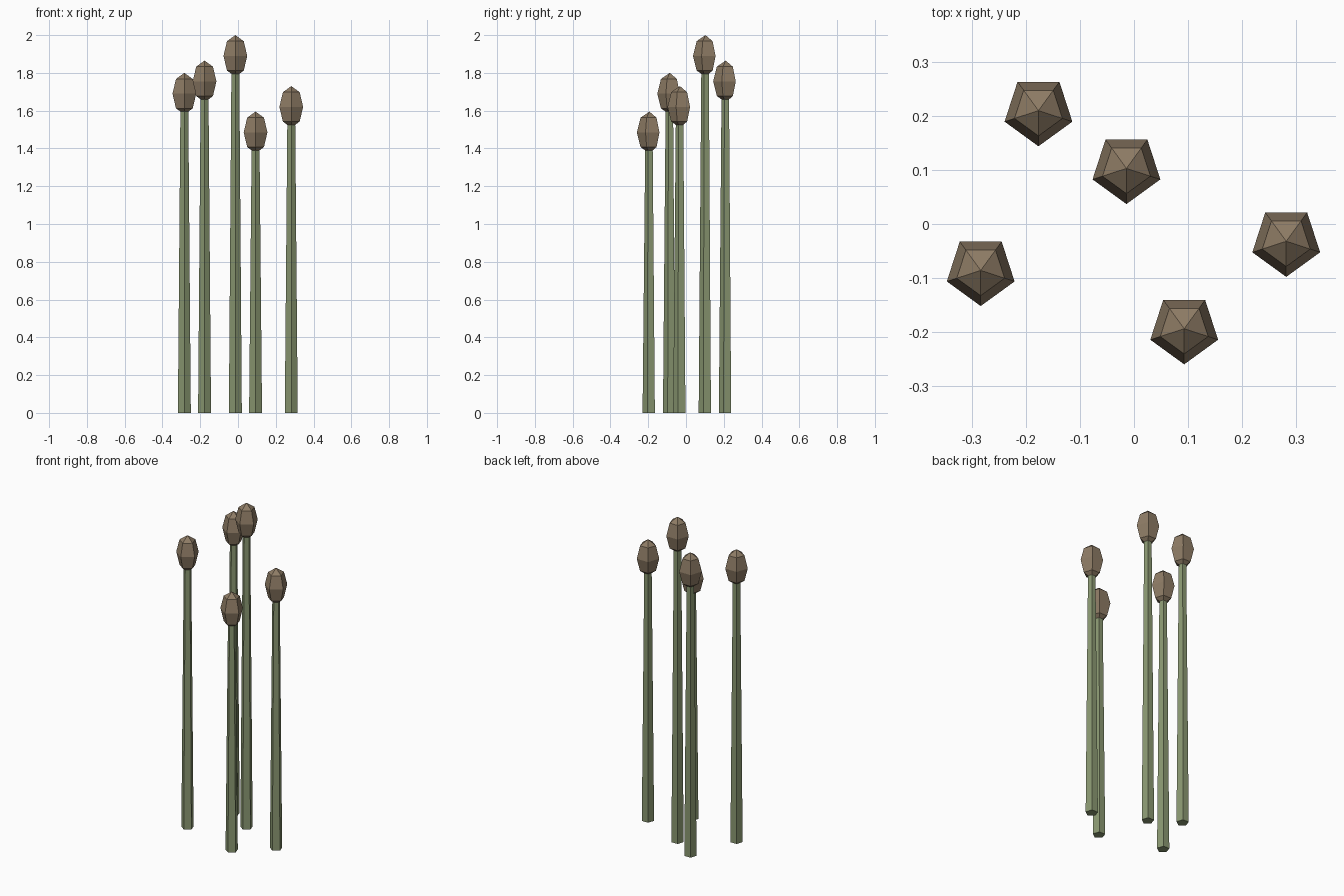
import bpy, bmesh, math

if "Cube" in bpy.data.objects:
    bpy.data.objects.remove(bpy.data.objects["Cube"])

SIDES = 5


def material(name, rgb):
    m = bpy.data.materials.new(name)
    m.diffuse_color = (*rgb, 1)
    m.use_nodes = True
    m.node_tree.nodes["Principled BSDF"].inputs["Base Color"].default_value = m.diffuse_color
    return m


def lathe(name, profile, loc, mat):
    """Five-sided flat-shaded solid from (radius, z) points, one corner facing the front."""
    bm = bmesh.new()
    rings = []
    for r, z in profile:
        if r == 0:
            rings.append([bm.verts.new((0, 0, z))] * SIDES)
            continue
        angles = [-math.pi / 2 + math.tau * i / SIDES for i in range(SIDES)]
        rings.append([bm.verts.new((r * math.cos(a), r * math.sin(a), z)) for a in angles])
    for lo, hi in zip(rings, rings[1:]):
        for i in range(SIDES):
            j = (i + 1) % SIDES
            bm.faces.new(dict.fromkeys((lo[i], lo[j], hi[j], hi[i])))
    # Cap open ends
    if profile[0][0]:
        bm.faces.new(rings[0][::-1])
    if profile[-1][0]:
        bm.faces.new(rings[-1])
    bmesh.ops.recalc_face_normals(bm, faces=bm.faces)
    mesh = bpy.data.meshes.new(name)
    bm.to_mesh(mesh)
    bm.free()
    mesh.materials.append(mat)
    ob = bpy.data.objects.new(name, mesh)
    ob.location = loc
    bpy.context.collection.objects.link(ob)


green = material("stalk_green", (0.26, 0.32, 0.17))
brown = material("head_brown", (0.27, 0.20, 0.13))

HEAD_R, HEAD_H = 0.066, 0.11
# Head outline: four-band stretched sphere from bottom pole to top pole
head = [(0, -HEAD_H)]
head += [(HEAD_R * math.cos(t), HEAD_H * math.sin(t)) for t in (-math.pi / 4, 0, math.pi / 4)]
head += [(0, HEAD_H)]

# Each reed: x, y, overall height
reeds = [
    (-0.014, 0.103, 2.00),
    (-0.177, 0.210, 1.865),
    (-0.284, -0.086, 1.80),
    (0.093, -0.194, 1.595),
    (0.282, -0.032, 1.73),
]
for n, (x, y, top) in enumerate(reeds, 1):
    # Tapered stalk, ending just inside the head
    lathe(f"stalk_{n}", [(0.036, 0), (0.022, top - 0.19)], (x, y, 0), green)
    # Seed head
    lathe(f"seed_head_{n}", head, (x, y, top - HEAD_H), brown)
